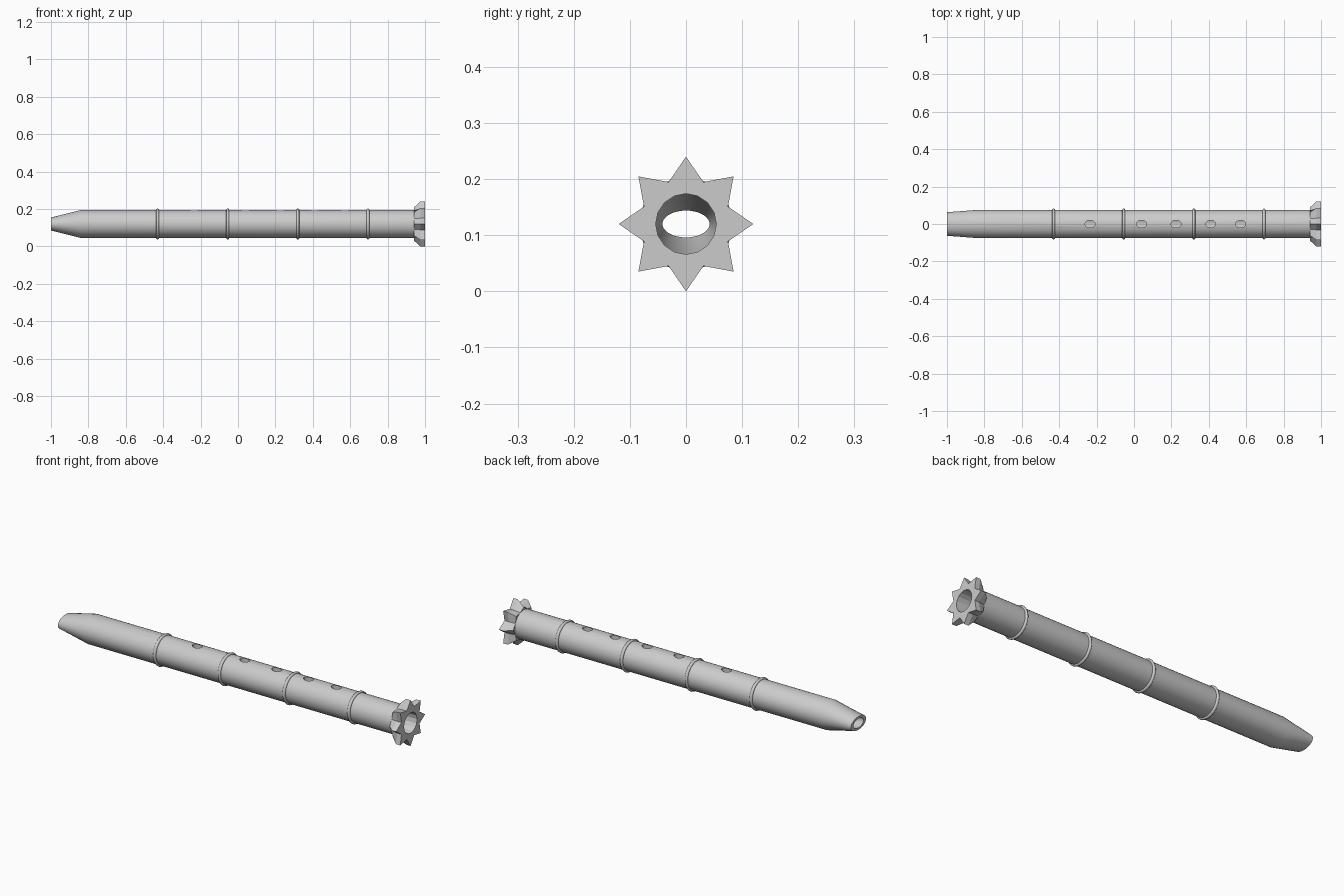
import bpy, bmesh
from math import sin, cos, pi, radians
from mathutils import Matrix

if "Cube" in bpy.data.objects:
    bpy.data.objects.remove(bpy.data.objects["Cube"])

AXIS_Z = 0.12
BORE = 0.054


def ellipse(x, ry, rz, n=32):
    return [(x, ry * cos(2 * pi * i / n), AXIS_Z + rz * sin(2 * pi * i / n)) for i in range(n)]


def star(x, tip, valley, points=8):
    pts = []
    for i in range(points * 2):
        r = valley if i % 2 else tip
        a = pi * i / points
        pts.append((x, r * cos(a), AXIS_Z + r * sin(a)))
    return pts


def finish(name, bm):
    bmesh.ops.recalc_face_normals(bm, faces=bm.faces)
    mesh = bpy.data.meshes.new(name)
    bm.to_mesh(mesh)
    bm.free()
    ob = bpy.data.objects.new(name, mesh)
    bpy.context.collection.objects.link(ob)
    return ob


def activate(ob):
    bpy.ops.object.select_all(action='DESELECT')
    ob.select_set(True)
    bpy.context.view_layer.objects.active = ob


def closed_loft(name, sections):
    """Skin the sections in order and join the last back to the first."""
    bm = bmesh.new()
    rings = [[bm.verts.new(p) for p in s] for s in sections]
    n = len(rings[0])
    for k, a in enumerate(rings):
        b = rings[(k + 1) % len(rings)]
        for i in range(n):
            j = (i + 1) % n
            bm.faces.new((a[i], a[j], b[j], b[i]))
    return finish(name, bm)


# Hollow tube with flattened mouthpiece
tube = closed_loft("flute_tube", [
    ellipse(-1.0, 0.063, 0.035),
    ellipse(-0.84, 0.075, 0.075),
    ellipse(0.945, 0.075, 0.075),
    ellipse(0.945, BORE, BORE),
    ellipse(-0.84, BORE, BORE),
    ellipse(-1.0, 0.042, 0.024),
])

# Finger holes cut through the top wall
bm = bmesh.new()
for x in (-0.235, 0.04, 0.225, 0.41, 0.57):
    place = Matrix.Translation((x, 0, AXIS_Z + 0.07)) @ Matrix.Diagonal((0.027, 0.02, 1, 1))
    bmesh.ops.create_cone(bm, cap_ends=True, segments=16, radius1=1, radius2=1,
                          depth=0.1, matrix=place)
cutter = finish("hole_cutter", bm)
cutter.hide_render = True
cut = tube.modifiers.new("finger_holes", 'BOOLEAN')
cut.operation = 'DIFFERENCE'
cut.solver = 'EXACT'
cut.object = cutter
activate(tube)
bpy.ops.object.modifier_apply(modifier=cut.name)
bpy.data.objects.remove(cutter)
bpy.ops.object.shade_smooth_by_angle(angle=radians(30))

# Raised bands
for i, x in enumerate((-0.43, -0.055, 0.32, 0.695)):
    bpy.ops.mesh.primitive_torus_add(major_radius=0.075, minor_radius=0.008,
                                     major_segments=32, minor_segments=8,
                                     location=(x, 0, AXIS_Z), rotation=(0, pi / 2, 0))
    bpy.context.object.name = f"band_{i + 1}"
    bpy.ops.object.shade_smooth_by_angle(angle=radians(50))

# Eight-pointed star end, bevelled at the back
closed_loft("star_end", [
    star(0.94, 0.088, 0.076),
    star(0.975, 0.12, 0.081),
    star(1.0, 0.12, 0.081),
    star(1.0, BORE, BORE),
    star(0.94, BORE, BORE),
])
